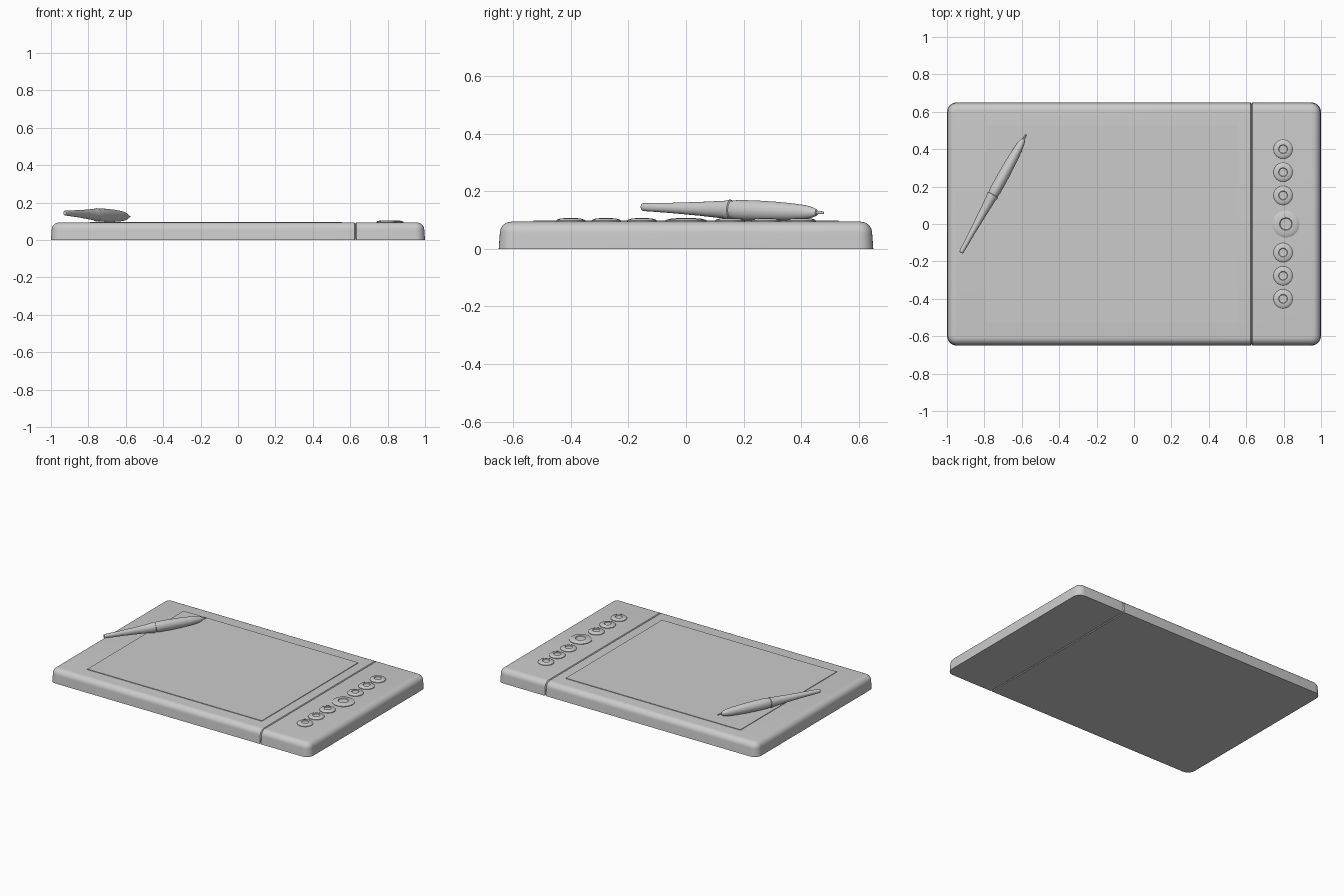
import bpy, bmesh
from math import pi, sin, cos, radians
from mathutils import Vector

if "Cube" in bpy.data.objects:
    bpy.data.objects.remove(bpy.data.objects["Cube"], do_unlink=True)

grey = bpy.data.materials.new("plain grey")
grey.use_nodes = True
colour = (0.6, 0.6, 0.6, 1)
grey.diffuse_color = colour
grey.node_tree.nodes["Principled BSDF"].inputs["Base Color"].default_value = colour


def finish(name, bm, angle=35):
    bmesh.ops.recalc_face_normals(bm, faces=bm.faces)
    mesh = bpy.data.meshes.new(name)
    bm.to_mesh(mesh)
    bm.free()
    mesh.materials.append(grey)
    obj = bpy.data.objects.new(name, mesh)
    bpy.context.collection.objects.link(obj)
    bpy.ops.object.select_all(action='DESELECT')
    obj.select_set(True)
    bpy.context.view_layer.objects.active = obj
    bpy.ops.object.shade_smooth_by_angle(angle=radians(angle))
    return obj


def skin(bm, rings):
    """Join equal rings with quads and cap both ends."""
    n = len(rings[0])
    for a, b in zip(rings, rings[1:]):
        for i in range(n):
            j = (i + 1) % n
            bm.faces.new((a[i], a[j], b[j], b[i]))
    bm.faces.new(rings[0])
    bm.faces.new(rings[-1])


def lathe(name, profile, sides, angle=35):
    bm = bmesh.new()
    rings = [[bm.verts.new((r * cos(2 * pi * i / sides), r * sin(2 * pi * i / sides), z))
              for i in range(sides)] for r, z in profile]
    skin(bm, rings)
    return finish(name, bm, angle)


def rounded_ring(bm, half_x, half_y, radius, z, steps=7):
    ring = []
    for k, (sx, sy) in enumerate([(1, 1), (-1, 1), (-1, -1), (1, -1)]):
        for i in range(steps + 1):
            a = pi / 2 * (k + i / steps)
            ring.append(bm.verts.new((sx * (half_x - radius) + radius * cos(a),
                                      sy * (half_y - radius) + radius * sin(a), z)))
    return ring


# Tablet body with a filleted top edge
TOP, FILLET, MID = 0.094, 0.04, 0.047
levels = [(0, 0)]
for i in range(9):
    a = pi / 2 * i / 8
    levels.append((0.004 + FILLET * (1 - cos(a)), TOP - FILLET + FILLET * sin(a)))
bm = bmesh.new()
skin(bm, [rounded_ring(bm, 1 - inset, 0.65 - inset, 0.052 - inset, z) for inset, z in levels])

# Seam groove running all the way round the body
SEAM = 0.628
for offset in (-0.005, 0, 0.005):
    bmesh.ops.bisect_plane(bm, geom=bm.verts[:] + bm.edges[:] + bm.faces[:],
                           plane_co=(SEAM + offset, 0, 0), plane_no=(1, 0, 0))
for v in bm.verts:
    if abs(v.co.x - SEAM) < 0.001:
        v.co.y *= 0.99
        v.co.z = MID + (v.co.z - MID) * 0.88
finish("tablet_body", bm)

# Slightly raised drawing panel
bm = bmesh.new()
left, right, half = -0.79, 0.555, 0.53
skin(bm, [[bm.verts.new((x, y, z)) for x, y in
           ((left, -half), (right, -half), (right, half), (left, half))]
          for z in (0.085, TOP + 0.004)])
finish("drawing_panel", bm)


# Round buttons with a dished centre
def button(name, x, y, r):
    profile = [(r, 0.088), (r, 0.098), (r * 0.94, 0.101), (r * 0.7, 0.105),
               (r * 0.47, 0.106), (r * 0.42, 0.102), (r * 0.1, 0.101)]
    lathe(name, profile, 32, 30).location = (x, y, 0)


for i, y in enumerate((0.4, 0.277, 0.153)):
    button(f"back_button_{i + 1}", 0.797, y, 0.051)
    button(f"front_button_{i + 1}", 0.797, -y, 0.051)
button("centre_button", 0.812, 0, 0.072)

# Stylus lying across the tablet, from its tail to its nib
tail, tip = Vector((-0.925, -0.153, 0.145)), Vector((-0.577, 0.478, 0.125))
profile = [(0.010, 0), (0.013, 0.003), (0.014, 0.012), (0.018, 0.12), (0.024, 0.23),
           (0.031, 0.33), (0.035, 0.345), (0.035, 0.352), (0.031, 0.355), (0.032, 0.362),
           (0.035, 0.38), (0.035, 0.46), (0.033, 0.53), (0.029, 0.6), (0.024, 0.65),
           (0.018, 0.675), (0.011, 0.692), (0.006, 0.694), (0.005, 0.715), (0.003, 0.721)]
pen = lathe("stylus", profile, 32, 40)
pen.location = tail
pen.rotation_mode = 'QUATERNION'
pen.rotation_quaternion = (tip - tail).to_track_quat('Z', 'Y')
pen.scale = (0.88, 1, 1)
